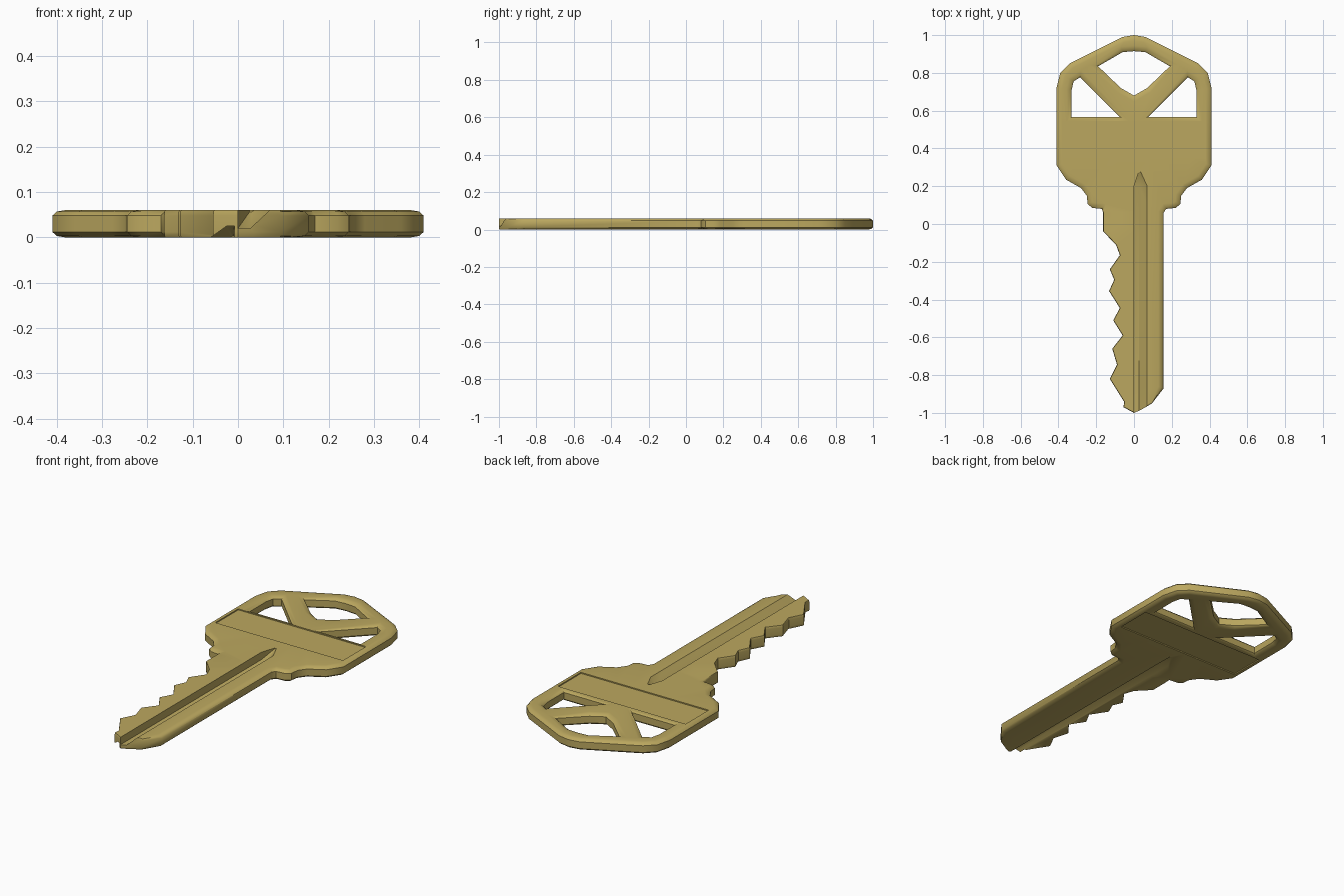
import bpy, bmesh, math
from mathutils import Vector

if "Cube" in bpy.data.objects:
    bpy.data.objects.remove(bpy.data.objects["Cube"], do_unlink=True)

THICK = 0.06

brass = bpy.data.materials.new("brass")
brass.use_nodes = True
brass.diffuse_color = (0.50, 0.39, 0.115, 1)
brass.node_tree.nodes["Principled BSDF"].inputs["Base Color"].default_value = brass.diffuse_color


def mirrored(points):
    """Closed loop from a right half and its mirror image."""
    return points + [(-x, y) for x, y in reversed(points) if x > 0]


def edge_weight(p):
    """The cut teeth stay crisp, the other rims are rounded."""
    return 0.08 if p.y < 0.07 and p.x < 0.1 else 1.0


def offset_loop(points, d):
    """Move a loop towards the material on its left."""
    pts = [Vector(p) for p in points]
    out = []
    for i, p in enumerate(pts):
        a = (p - pts[i - 1]).normalized()
        b = (pts[(i + 1) % len(pts)] - p).normalized()
        n1, n2 = Vector((-a.y, a.x)), Vector((-b.y, b.x))
        out.append(p + (n1 + n2) / max(1 + n1.dot(n2), 0.4) * d * edge_weight(p))
    return out


def make_object(name, bm):
    bmesh.ops.recalc_face_normals(bm, faces=bm.faces)
    mesh = bpy.data.meshes.new(name)
    bm.to_mesh(mesh)
    bm.free()
    ob = bpy.data.objects.new(name, mesh)
    bpy.context.collection.objects.link(ob)
    return ob


def bridge(bm, a, b):
    n = len(a)
    for i in range(n):
        bm.faces.new((a[i], a[(i + 1) % n], b[(i + 1) % n], b[i]))


def loft(name, rings):
    """Solid through rings of equal length."""
    bm = bmesh.new()
    rows = [[bm.verts.new(p) for p in ring] for ring in rings]
    for a, b in zip(rows, rows[1:]):
        bridge(bm, a, b)
    bm.faces.new(rows[0])
    bm.faces.new(rows[-1])
    return make_object(name, bm)


# Bow outline, right half from the blade up to the crown
bow = [(0.17, 0.08), (0.22, 0.085), (0.245, 0.105), (0.25, 0.15), (0.28, 0.19),
       (0.36, 0.235), (0.41, 0.31), (0.41, 0.72), (0.39, 0.8), (0.34, 0.85),
       (0.06, 0.99)]
crown = [(0, 1.0)]
# Blade outline: teeth from the shoulder down, then tip and straight back
blade = [(-0.163, 0.06), (-0.163, -0.04), (-0.095, -0.11), (-0.075, -0.165),
         (-0.128, -0.24), (-0.105, -0.295), (-0.132, -0.355), (-0.075, -0.445),
         (-0.11, -0.51), (-0.06, -0.59), (-0.115, -0.66), (-0.09, -0.745),
         (-0.128, -0.82), (-0.053, -0.94), (-0.055, -0.97), (0, -1.0),
         (0.035, -0.985), (0.095, -0.95), (0.157, -0.87), (0.157, 0.06)]
outline = bow + crown + [(-x, y) for x, y in reversed(bow)] + blade

# Openings in the bow, wound the other way
side_hole = [(0.075, 0.567), (0.285, 0.777), (0.32, 0.755), (0.33, 0.71), (0.33, 0.567)]
crown_hole = mirrored([(0, 0.915), (0.06, 0.91), (0.19, 0.835), (0.07, 0.72), (0, 0.68)])
crown_hole = crown_hole[:5] + crown_hole[5:]
other_hole = [(-x, y) for x, y in reversed(side_hole)]

# Rim profile: distance in from the edge, height
rim = [(0.028, 0), (0.01, 0.003), (0, 0.012)]
rim += [(d, THICK - z) for d, z in reversed(rim)]

bm = bmesh.new()
caps = [[], []]
for loop in (outline, side_hole, other_hole, crown_hole):
    rows = [[bm.verts.new((p.x, p.y, z)) for p in offset_loop(loop, d)] for d, z in rim]
    for a, b in zip(rows, rows[1:]):
        bridge(bm, a, b)
    for cap, row in zip(caps, (rows[0], rows[-1])):
        cap += [bm.edges.get((row[i - 1], row[i])) for i in range(len(row))]
for cap in caps:
    bmesh.ops.triangle_fill(bm, edges=cap, use_beauty=True, use_dissolve=False)
key = make_object("key_body", bm)
key.data.materials.append(brass)


# Recessed grip panels on both faces
def panel(name, z0, z1):
    corners = [(-0.38, 0.35), (0.38, 0.35), (0.38, 0.545), (-0.38, 0.545)]
    return loft(name, [[(x, y, z) for x, y in corners] for z in (z0, z1)])


# Milled key grooves, tapering to a point below the bow
def groove(name, section, point_x, face_z):
    start = [(point_x + (x - point_x) * 0.15, 0.275, face_z + (z - face_z) * 0.1)
             for x, z in section]
    return loft(name, [start] + [[(x, y, z) for x, z in section] for y in (0.2, -1.1)])


cutters = [
    panel("top_panel_cutter", THICK - 0.006, 0.1),
    panel("bottom_panel_cutter", -0.04, 0.006),
    groove("top_groove_cutter",
           [(0, 0.09), (0, 0.02), (0.027, 0.02), (0.07, THICK), (0.07, 0.09)], 0.03, THICK),
    groove("bottom_groove_cutter",
           [(-0.008, -0.03), (-0.008, 0.025), (-0.025, 0.025), (-0.06, 0), (-0.06, -0.03)],
           -0.01, 0),
]
for cutter in cutters:
    cutter.hide_render = True
    mod = key.modifiers.new(cutter.name, "BOOLEAN")
    mod.operation = "DIFFERENCE"
    mod.solver = "EXACT"
    mod.object = cutter

# Bake the cuts, drop the cutters and smooth the rims
result = bpy.data.meshes.new_from_object(
    key.evaluated_get(bpy.context.evaluated_depsgraph_get()))
key.modifiers.clear()
key.data = result
for cutter in cutters:
    bpy.data.objects.remove(cutter, do_unlink=True)
result.shade_smooth()
result.set_sharp_from_angle(angle=math.radians(42))
